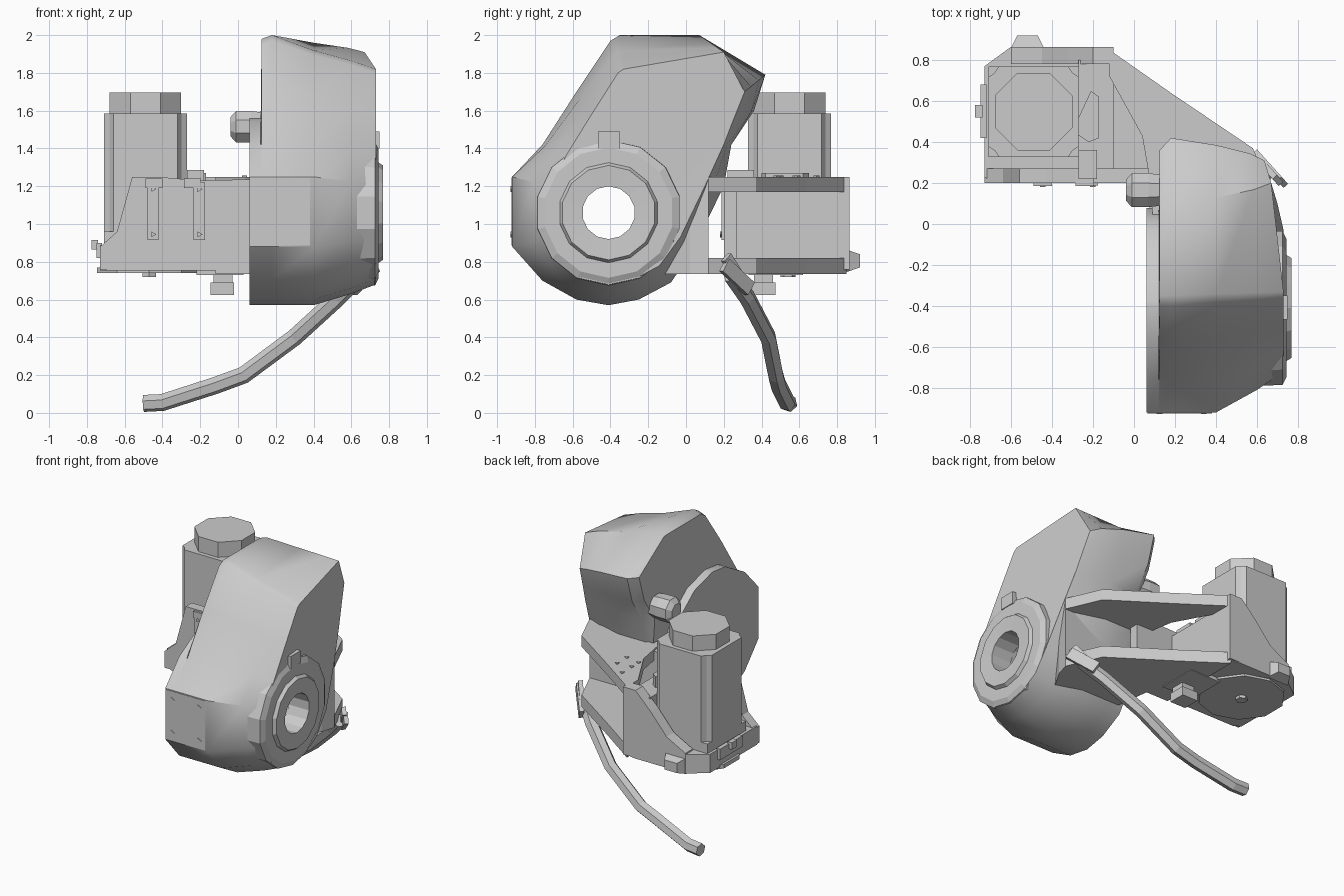
import bpy, bmesh, math
from mathutils import Vector, Matrix

if "Cube" in bpy.data.objects:
    bpy.data.objects.remove(bpy.data.objects["Cube"])

CY, CZ = -0.41, 1.06          # main joint axis (runs along x)


def finish(bm, name, smooth=None):
    bmesh.ops.recalc_face_normals(bm, faces=bm.faces)
    me = bpy.data.meshes.new(name)
    bm.to_mesh(me)
    bm.free()
    ob = bpy.data.objects.new(name, me)
    bpy.context.collection.objects.link(ob)
    if smooth:
        bpy.ops.object.select_all(action='DESELECT')
        ob.select_set(True)
        bpy.context.view_layer.objects.active = ob
        bpy.ops.object.shade_smooth_by_angle(angle=math.radians(smooth))
    return ob


def loft(name, rings, closed=False, smooth=None):
    """Skin a list of equal-length rings; cap the ends or join them."""
    bm = bmesh.new()
    vs = [[bm.verts.new(p) for p in r] for r in rings]
    n = len(vs[0])
    pairs = list(zip(vs, vs[1:])) + ([(vs[-1], vs[0])] if closed else [])
    for a, b in pairs:
        for i in range(n):
            bm.faces.new((a[i], a[(i + 1) % n], b[(i + 1) % n], b[i]))
    if not closed:
        bm.faces.new(vs[0])
        bm.faces.new(vs[-1])
    return finish(bm, name, smooth)


def prism(name, pts, axis, lo, hi):
    """Extrude a 2D outline along an axis (outline uses the other two axes)."""
    def put(p, h):
        q = list(p)
        q.insert('xyz'.index(axis), h)
        return q
    return loft(name, [[put(p, h) for p in pts] for h in (lo, hi)])


def box(name, x0, x1, y0, y1, z0, z1):
    return prism(name, [(x0, y0), (x1, y0), (x1, y1), (x0, y1)], 'z', z0, z1)


def circle(r, n, c=(0, 0), phase=0.5):
    return [(c[0] + r * math.cos(2 * math.pi * (i + phase) / n),
             c[1] + r * math.sin(2 * math.pi * (i + phase) / n)) for i in range(n)]


def turned(name, steps, n, c, closed=False):
    """Stack of circles (x, radius) along the x axis."""
    return loft(name, [[(x, *p) for p in circle(r, n, c)] for x, r in steps], closed)


# --- housing shell: side profile lofted across x ---
main = [(-.92, .88), (-.92, 1.25), (-.76, 1.42), (-.58, 1.70), (-.40, 1.97), (-.35, 2.0),
        (.07, 2.0), (.42, 1.79), (.36, 1.60), (.24, 1.42), (.20, 1.2), (.03, .85),
        (-.08, .69), (-.25, .60), (-.41, .57), (-.58, .60), (-.76, .70)]
outer = [(-.72, .93), (-.72, 1.2), (-.63, 1.37), (-.50, 1.58), (-.36, 1.80), (-.33, 1.82),
         (.20, 1.91), (.31, 1.70), (.25, 1.55), (.20, 1.42), (.10, 1.2), (-.03, .93),
         (-.14, .78), (-.27, .71), (-.41, .68), (-.55, .71), (-.66, .79)]
HOOD = {2: .25, 3: .6, 4: 1, 5: 1, 6: 1, 7: .7, 8: .3}      # how far a point follows the hood taper


def station(x, low, high, curve=0.0):
    ring = []
    for i, (a, b) in enumerate(zip(main, outer)):
        t = low + (high - low) * HOOD.get(i, 0)
        y, z = a[0] + (b[0] - a[0]) * t, a[1] + (b[1] - a[1]) * t
        ring.append((x - curve * max(0, y), y, z))
    return ring


def disc(x):
    ring = []
    for i, (y, z) in enumerate(main):
        k = min(1, .5 / math.hypot(y - CY, z - CZ)) if 3 <= i <= 11 else 1
        ring.append((x, CY + (y - CY) * k, CZ + (z - CZ) * k))
    return ring


inset = [(.125, y - .06 if y > .2 and z > 1.3 else y, z - .02 if z > 1.9 else z)
         for _, y, z in station(0, 0, 0)]
shell = loft("housing_shell", [disc(.06), disc(.12), inset, station(.18, 0, 0),
             station(.40, 0, .45), station(.60, .55, .75, .1), station(.73, 1, 1, .3)], smooth=38)
cutter = turned("bore_cutter", [(-.2, .15), (1, .15)], 12, (CY, CZ))
cutter.hide_render = True
cutter.hide_set(True)
cut = shell.modifiers.new("bore", 'BOOLEAN')
cut.object = cutter
cut.solver = 'EXACT'
prism("front_panel", [(.065, .885), (.38, .885), (.38, 1.245), (.065, 1.245)], 'y', -.924, -.88)

# --- stepped output flange with open bore ---
turned("output_flange", [(.60, .14), (.762, .14), (.768, .25), (.745, .265),
       (.745, .345), (.725, .385), (.60, .39)], 14, (CY, CZ), closed=True)
box("flange_tab", .715, .75, -.465, -.35, 1.40, 1.49)

# --- side knob on the hood ---
turned("side_knob", [(-.04, .055), (-.01, .09), (.07, .09), (.14, .08)], 8, (.165, 1.515))

# --- fork arm: neck, two plates, walls ---
neck = [(.58, -.12), (.66, .02), (.69, .12)]
prism("arm_neck", [(.10, -.12), *neck, (.10, .12)], 'z', .735, 1.245)
edge = [(-.12, .85), (.18, .64), (.58, .37), *neck[::-1], (.10, -.1)]
prism("arm_top_plate", [*edge, (.08, .20), (.04, .43), (-.12, .72)], 'z', 1.17, 1.25)
prism("arm_bottom_plate", [*edge, (.06, .20), (-.12, .20)], 'z', .735, .82)
box("arm_core", -.27, -.10, .22, .80, .76, 1.19)
prism("arm_front_wall", [(-.73, .76), (.20, .77), (.20, 1.24), (-.20, 1.23), (-.43, 1.25), (-.56, 1.25),
      (-.64, .96), (-.73, .88)], 'y', .20, .27)
prism("arm_back_wall", [(-.60, .76), (-.10, .76), (-.10, 1.25), (-.20, 1.25), (-.32, 1.13),
      (-.45, .98), (-.60, .90)], 'y', .78, .865)
prism("arm_base_cup", [(-.73, .23), (-.68, .20), (-.1, .20), (-.1, .84), (-.18, .865), (-.60, .865),
      (-.73, .77)], 'z', .755, .89)
prism("base_cover", circle(.29, 10, (-.47, .54)), 'z', .74, .77)
prism("cover_plug", circle(.04, 6, (-.47, .54)), 'z', .72, .75)


# --- raised panels and triangular fasteners ---
def fastener(name, c, axis, lo, hi):
    prism(name, circle(.018, 3, c, 0), axis, lo, hi)


for x in (-.45, -.205):
    box("wall_panel", x - .03, x + .03, .188, .21, .915, 1.22)
    for z in (.945, 1.185):
        fastener("panel_fastener", (x, z), 'y', .18, .2)
for x in (.12, .335):
    for z in (.945, 1.185):
        fastener("housing_fastener", (x, z), 'y', -.928, -.91)
for p in [(.03, .69), (.03, .58), (.03, .50), (.14, .59), (.14, .48)]:
    fastener("plate_fastener", p, 'z', 1.24, 1.256)
for x in (-.45, -.245):
    box("wall_lug", x - .04, x + .05, .185, .25, 1.19, 1.24)

# --- motor: notched square body with octagonal cap ---
mx, my, h, k = -.49, .548, .22, .17
quarter = [(h, -k), (h, k), (k + .02, k + .02)]
body = []
for q in range(4):
    m = Matrix.Rotation(q * math.pi / 2, 2)
    body += [tuple(m @ Vector(p) + Vector((mx, my))) for p in quarter]
prism("motor_body", body, 'z', .80, 1.585)
for sx in (-1, 1):
    for sy in (-1, 1):
        x, y = mx + sx * .185, my + sy * .185
        box("motor_corner_bolt", x - .035, x + .035, y - .035, y + .035, .86, .96)
prism("motor_cap", circle(.205, 8, (mx, my)), 'z', 1.57, 1.695)
prism("motor_connector", [(-.28, .50), (-.21, .65), (-.17, .62), (-.17, .42), (-.22, .40), (-.28, .44)],
      'z', 1.15, 1.27)
box("connector_block", -.27, -.18, .22, .36, 1.2, 1.285)

# --- small sockets around the base ---
loft("rear_plug", [[(-.52 + sx * w, y, .805 + sz * w * .7) for sx, sz in ((-1, -1), (1, -1), (1, 1), (-1, 1))]
     for y, w in ((.85, .085), (.92, .05))])
box("side_socket", -.75, -.72, .42, .68, .82, .90)
box("side_socket_pin", -.775, -.74, .52, .58, .865, .915)
box("under_rail", -.22, .03, .33, .62, .73, .77)
box("under_socket", -.13, -.03, .36, .46, .68, .75)
box("under_socket_tip", -.145, -.02, .35, .475, .625, .69)

# --- cable and its clip ---
cu = bpy.data.curves.new("cable", 'CURVE')
cu.dimensions = '3D'
cu.bevel_depth = .046
cu.bevel_resolution = 1
cu.use_fill_caps = True
path = [(.65, .24, .73), (.53, .325, .61), (.30, .435, .40), (.03, .475, .20), (-.12, .49, .145),
        (-.40, .535, .055), (-.50, .545, .05)]
sp = cu.splines.new('POLY')
sp.points.add(len(path) - 1)
for p, co in zip(sp.points, path):
    p.co = (*co, 1)
sp.use_smooth = False
bpy.context.collection.objects.link(bpy.data.objects.new("cable", cu))

for name, sx, sz, tilt, loc in (("cable_clip", .11, .04, -35, (.665, .27, .72)),
                                ("clip_stem", .03, .11, 40, (.655, .265, .74))):
    part = box(name, -sx, sx, -.015, .015, -sz, sz)
    part.matrix_world = Matrix.Translation(loc) @ Matrix.Rotation(math.radians(-48), 4, 'Z') \
        @ Matrix.Rotation(math.radians(tilt), 4, 'Y')
